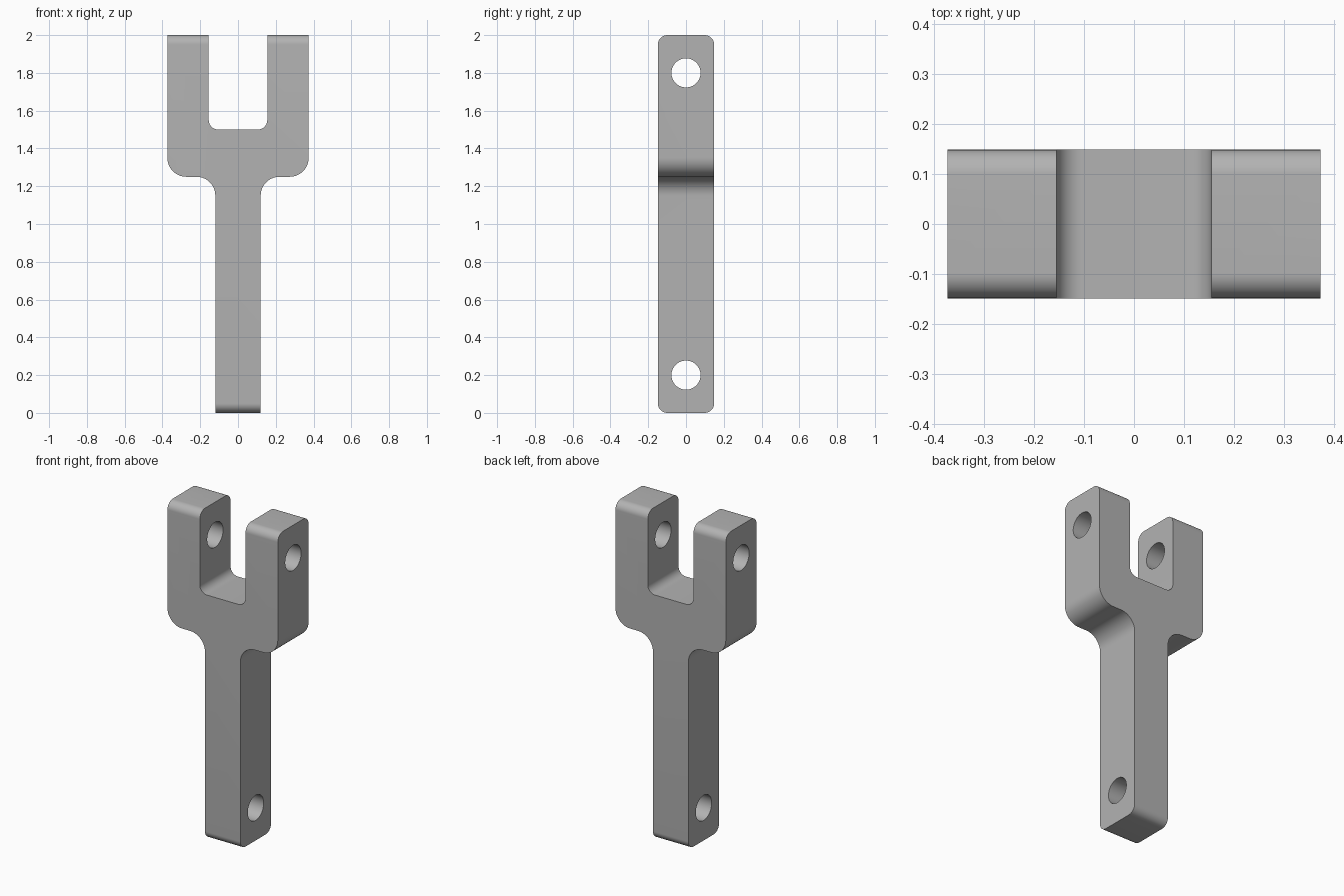
import bpy
import bmesh
from math import pi, radians
from mathutils import Vector

cube = bpy.data.objects.get("Cube")
if cube:
    bpy.data.objects.remove(cube, do_unlink=True)

HALF_DEPTH = 0.149
HEIGHT = 2.0
ARM_OUT, ARM_IN, STEM = 0.374, 0.155, 0.12
SHOULDER, SLOT = 1.25, 1.5
PIN_R, PIN_LOW, PIN_HIGH = 0.077, 0.2, 1.8

grey = bpy.data.materials.new("steel grey")
grey.use_nodes = True
colour = (0.45, 0.45, 0.45, 1)
grey.diffuse_color = colour
grey.node_tree.nodes["Principled BSDF"].inputs["Base Color"].default_value = colour


def rounded(corners, steps=12):
    """Replace each (u, v, radius) corner by a tangent arc."""
    out = []
    for i, (u, v, r) in enumerate(corners):
        p = Vector((u, v))
        if r == 0:
            out.append(p)
            continue
        a = (Vector(corners[i - 1][:2]) - p).normalized()
        b = (Vector(corners[(i + 1) % len(corners)][:2]) - p).normalized()
        centre = p + (a + b) * r
        for k in range(steps + 1):
            t = pi / 2 * k / steps
            ray = (-b).slerp(-a, k / steps) if 0 < k < steps else (-b if k == 0 else -a)
            out.append(centre + ray.normalized() * r)
    return out


def prism(name, points, to_3d, sweep):
    """Extrude a 2D outline along a sweep vector."""
    bm = bmesh.new()
    face = bm.faces.new([bm.verts.new(to_3d(p)) for p in points])
    new = bmesh.ops.extrude_face_region(bm, geom=[face])["geom"]
    verts = [g for g in new if isinstance(g, bmesh.types.BMVert)]
    bmesh.ops.translate(bm, verts=verts, vec=sweep)
    bmesh.ops.recalc_face_normals(bm, faces=bm.faces)
    mesh = bpy.data.meshes.new(name)
    bm.to_mesh(mesh)
    bm.free()
    mesh.materials.append(grey)
    obj = bpy.data.objects.new(name, mesh)
    bpy.context.collection.objects.link(obj)
    return obj


def combine(target, tool, operation):
    mod = target.modifiers.new(operation, "BOOLEAN")
    mod.operation, mod.solver, mod.object = operation, "EXACT", tool
    bpy.context.view_layer.objects.active = target
    bpy.ops.object.modifier_apply(modifier=mod.name)
    bpy.data.objects.remove(tool, do_unlink=True)


# Fork outline, right half mirrored to the left
half = [(STEM, 0, 0), (STEM, SHOULDER, 0.1), (ARM_OUT, SHOULDER, 0.1),
        (ARM_OUT, HEIGHT, 0), (ARM_IN, HEIGHT, 0), (ARM_IN, SLOT, 0.05)]
outline = rounded(half + [(-x, z, r) for x, z, r in reversed(half)])
fork = prism("clevis_fork", outline,
             lambda p: (p.x, -HALF_DEPTH, p.y), (0, 2 * HALF_DEPTH, 0))

# Rounded top and bottom ends
d, r = HALF_DEPTH, 0.05
side = rounded([(-d, 0, r), (d, 0, r), (d, HEIGHT, r), (-d, HEIGHT, r)])
combine(fork, prism("end_rounding", side, lambda p: (-1, p.x, p.y), (2, 0, 0)), "INTERSECT")

# Pin holes through the arms and the stem
for z in (PIN_LOW, PIN_HIGH):
    bpy.ops.mesh.primitive_cylinder_add(vertices=64, radius=PIN_R, depth=2,
                                        location=(0, 0, z), rotation=(0, pi / 2, 0))
    pin = bpy.context.object
    pin.data.materials.append(grey)
    combine(fork, pin, "DIFFERENCE")

bpy.ops.object.select_all(action="DESELECT")
fork.select_set(True)
bpy.context.view_layer.objects.active = fork
bpy.ops.object.shade_smooth_by_angle(angle=radians(30))
